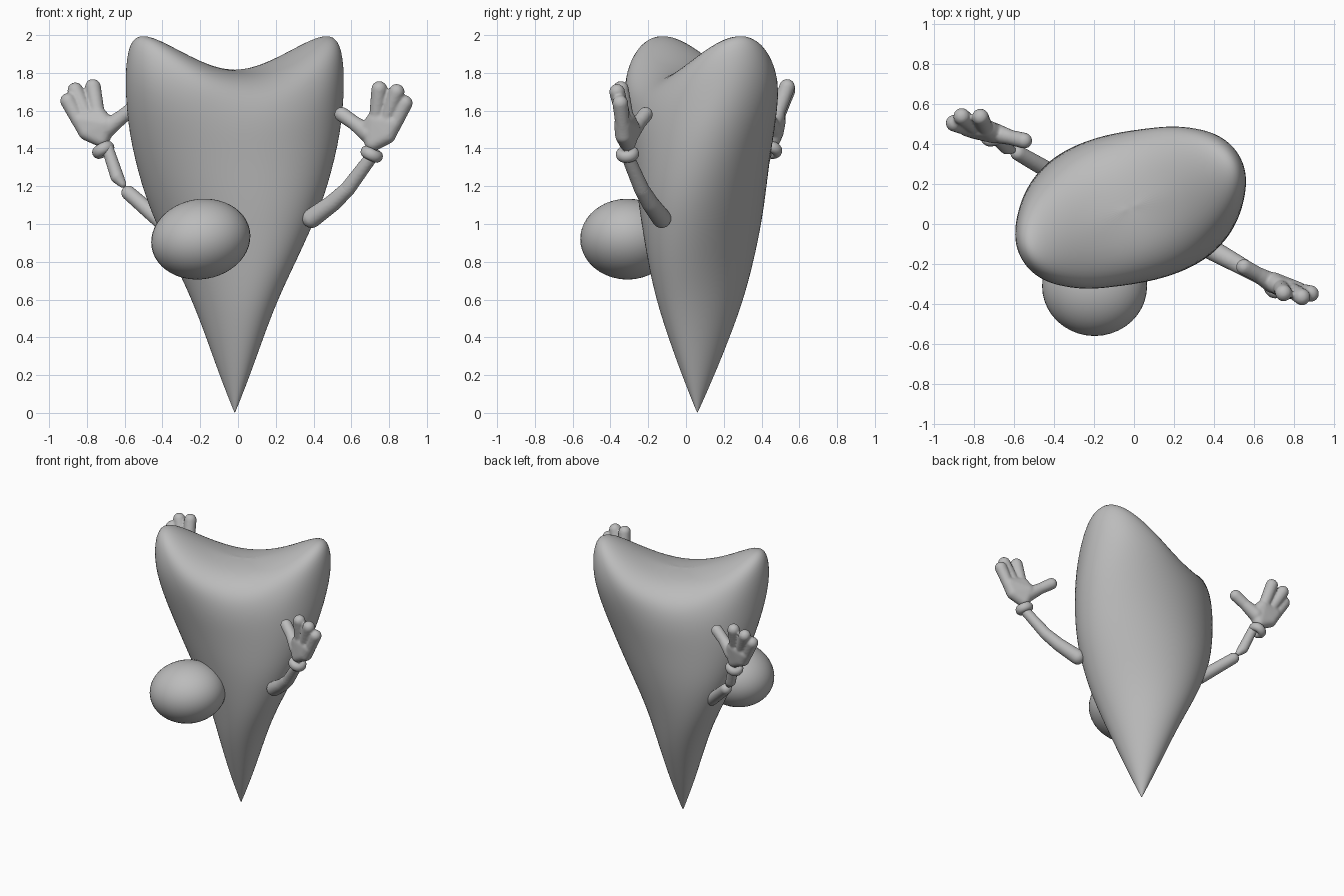
import bpy, bmesh, math
from mathutils import Vector, Matrix

cube = bpy.data.objects.get("Cube")
if cube:
    bpy.data.objects.remove(cube, do_unlink=True)

grey = bpy.data.materials.new("plain_grey")
grey.use_nodes = True
COLOUR = (0.5, 0.5, 0.5, 1)
grey.diffuse_color = COLOUR
grey.node_tree.nodes["Principled BSDF"].inputs["Base Color"].default_value = COLOUR


def finish(name, bm):
    bmesh.ops.recalc_face_normals(bm, faces=bm.faces)
    mesh = bpy.data.meshes.new(name)
    bm.to_mesh(mesh)
    bm.free()
    mesh.materials.append(grey)
    mesh.shade_smooth()
    obj = bpy.data.objects.new(name, mesh)
    bpy.context.collection.objects.link(obj)
    return obj


def sphere_points():
    ball = bmesh.new()
    bmesh.ops.create_icosphere(ball, subdivisions=3, radius=1)
    points = [v.co.copy() for v in ball.verts]
    ball.free()
    return points


BALL = sphere_points()


def add_hull(bm, balls):
    """Rounded solid wrapped around a few (point, radius) balls."""
    verts = [bm.verts.new(Vector(point) + radius * co) for point, radius in balls for co in BALL]
    bmesh.ops.convex_hull(bm, input=verts)
    inner = [v for v in bm.verts if not v.link_faces]
    bmesh.ops.delete(bm, geom=inner, context='VERTS')


def blend(obj, voxel, rounds):
    remesh = obj.modifiers.new("Blend", 'REMESH')
    remesh.mode = 'VOXEL'
    remesh.voxel_size = voxel
    remesh.use_smooth_shade = True
    smooth = obj.modifiers.new("Soften", 'SMOOTH')
    smooth.factor = 0.5
    smooth.iterations = rounds


# Body: twisted oval loft with two horns, as (height, half length, half width)
PROFILE = [(0.01, .006, .005), (.2, .094, .073), (.4, .18, .132), (.6, .268, .188),
           (.8, .358, .243), (1.0, .435, .302), (1.2, .503, .348), (1.4, .575, .376),
           (1.53, .615, .386), (1.64, .603, .372), (1.72, .552, .325), (1.78, .43, .235),
           (1.806, .25, .13), (1.814, .1, .05)]
SIDES = 32


def body_point(z, u, v):
    w = min(max((z - 1.2) / .6, 0), 1)
    z += .31 * w * w * (3 - 2 * w) * (u / .55) ** 2
    turn = math.radians(max(-52, min(-34 + 62 * (z - .8), 23)))
    c, s = math.cos(turn), math.sin(turn)
    return (-.017 + c * u - s * v, .06 + .022 * min(z, 1) + s * u + c * v, z)


bm = bmesh.new()
rings = []
for z, a, b in PROFILE:
    angles = [math.tau * i / SIDES for i in range(SIDES)]
    rings.append([bm.verts.new(body_point(z, a * math.cos(t), b * math.sin(t))) for t in angles])
for low, high in zip(rings, rings[1:]):
    for i in range(SIDES):
        j = (i + 1) % SIDES
        bm.faces.new((low[i], low[j], high[j], high[i]))
for ring, z in ((rings[0], 0), (rings[-1], 1.816)):
    pole = bm.verts.new(body_point(z, 0, 0))
    for i in range(SIDES):
        bm.faces.new((ring[i], ring[(i + 1) % SIDES], pole))
body = finish("body", bm)
subdivision = body.modifiers.new("Subdivision", 'SUBSURF')
subdivision.levels = subdivision.render_levels = 2

# Nose: slightly tilted oval ball
bm = bmesh.new()
bmesh.ops.create_uvsphere(bm, u_segments=40, v_segments=24, radius=1)
bm.transform(Matrix.Translation((-.197, -.31, .92)) @ Matrix.Rotation(math.radians(-10), 4, 'Y')
             @ Matrix.Diagonal((.264, .25, .212, 1)))
finish("nose", bm)

# Arms: upper arm and forearm
ARMS = {
    "left_upper_arm": [((.39, -.13, 1.03), .052), ((.5, -.19, 1.11), .046),
                       ((.58, -.235, 1.185), .041)],
    "left_forearm": [((.58, -.235, 1.185), .041), ((.71, -.31, 1.36), .034)],
    "right_upper_arm": [((-.38, .24, .99), .044), ((-.58, .355, 1.165), .039)],
    "right_forearm": [((-.61, .37, 1.21), .02), ((-.64, .385, 1.25), .036),
                      ((-.69, .43, 1.4), .032)],
}
for name, balls in ARMS.items():
    bm = bmesh.new()
    for pair in zip(balls, balls[1:]):
        add_hull(bm, pair)
    blend(finish(name, bm), .009, 2)

# Hands: palm, three fingers and a thumb, as root and tip points
PALM = [((.715, -.31, 1.43), .045), ((.695, -.29, 1.5), .05), ((.725, -.31, 1.55), .046),
        ((.82, -.335, 1.53), .046), ((.79, -.33, 1.47), .046)]
FINGERS = [((.73, -.31, 1.54), (.748, -.345, 1.715)),
           ((.78, -.325, 1.54), (.84, -.365, 1.7)),
           ((.825, -.335, 1.52), (.883, -.348, 1.64))]
THUMB = [((.69, -.295, 1.48), .05), ((.615, -.25, 1.535), .038), ((.55, -.215, 1.58), .04)]
PIVOT = Matrix.Translation((-.8, .47, 1.62))
RIGHT = (PIVOT @ Matrix.Rotation(math.radians(9), 4, 'Z') @ Matrix.Rotation(math.radians(-10), 4, 'X')
         @ PIVOT.inverted() @ Matrix.Translation((-.01, .165, .02))
         @ Matrix.Rotation(math.pi, 4, 'Z'))

for side, place in (("left", Matrix.Identity(4)), ("right", RIGHT)):
    bm = bmesh.new()
    add_hull(bm, PALM)
    for root, tip in FINGERS:
        add_hull(bm, [(root, .038), (tip, .042)])
    for pair in zip(THUMB, THUMB[1:]):
        add_hull(bm, pair)
    bm.transform(place)
    blend(finish(f"{side}_hand", bm), .008, 4)

    # Cuff: ring around the wrist
    bm = bmesh.new()
    around, across = 28, 12
    grid = []
    for p in (math.tau * i / around for i in range(around)):
        turns = [math.tau * k / across for k in range(across)]
        grid.append([bm.verts.new(((.034 + .028 * math.cos(q)) * math.cos(p),
                                   (.034 + .028 * math.cos(q)) * math.sin(p),
                                   .032 * math.sin(q))) for q in turns])
    for i in range(around):
        for k in range(across):
            n, m = (i + 1) % around, (k + 1) % across
            bm.faces.new((grid[i][k], grid[n][k], grid[n][m], grid[i][m]))
    tilt = Vector((.4, -.1, .85)).to_track_quat('Z', 'Y').to_matrix().to_4x4()
    bm.transform(place @ Matrix.Translation((.708, -.31, 1.37)) @ tilt)
    finish(f"{side}_cuff", bm)
